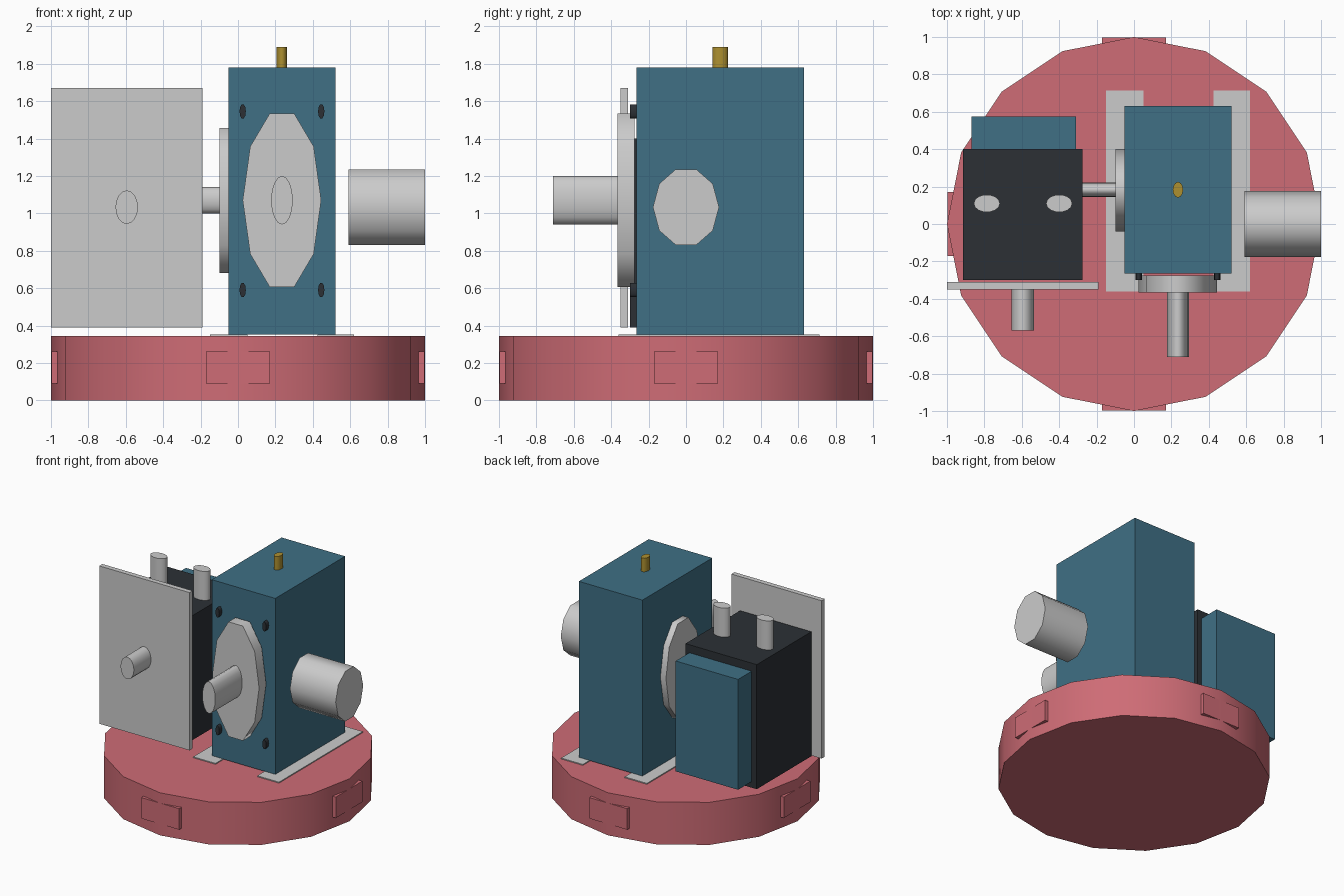
import bpy, bmesh, math

if "Cube" in bpy.data.objects:
    bpy.data.objects.remove(bpy.data.objects["Cube"])


def material(name, rgb):
    m = bpy.data.materials.new(name)
    m.diffuse_color = (*rgb, 1)
    m.use_nodes = True
    m.node_tree.nodes["Principled BSDF"].inputs["Base Color"].default_value = m.diffuse_color
    return m


RED = material("red_paint", (0.62, 0.15, 0.18))
BLUE = material("blue_paint", (0.05, 0.16, 0.235))
DARK = material("dark_metal", (0.025, 0.03, 0.036))
GOLD = material("brass", (0.42, 0.28, 0.03))


def finish(name, bm, mat):
    bmesh.ops.recalc_face_normals(bm, faces=bm.faces)
    me = bpy.data.meshes.new(name)
    bm.to_mesh(me)
    bm.free()
    ob = bpy.data.objects.new(name, me)
    bpy.context.collection.objects.link(ob)
    if mat:
        me.materials.append(mat)
    return ob


def box(name, x, y, z, mat=None):
    """Box from (min, max) ranges."""
    bm = bmesh.new()
    bmesh.ops.create_cube(bm, size=1)
    for v in bm.verts:
        v.co = [r[0] if c < 0 else r[1] for c, r in zip(v.co, (x, y, z))]
    return finish(name, bm, mat)


def rod(name, axis, span, centre, radii, mat=None, sides=16):
    """Elliptical cylinder along an axis; centre and radii are in the other two axes."""
    bm = bmesh.new()
    rings = []
    for w in span:
        ring = []
        for i in range(sides):
            a = math.tau * i / sides
            p = [centre[0] + radii[0] * math.cos(a), centre[1] + radii[1] * math.sin(a)]
            p.insert("xyz".index(axis), w)
            ring.append(bm.verts.new(p))
        rings.append(ring)
        bm.faces.new(ring)
    for i in range(sides):
        j = (i + 1) % sides
        bm.faces.new((rings[0][i], rings[0][j], rings[1][j], rings[1][i]))
    ob = finish(name, bm, mat)
    bpy.ops.object.select_all(action='DESELECT')
    ob.select_set(True)
    bpy.context.view_layer.objects.active = ob
    bpy.ops.object.shade_smooth_by_angle(angle=math.radians(65))
    return ob


# Round base with four rim pads
rod("base", "z", (0, 0.345), (0, 0), (1, 1), RED, 16)
for s, front, side in ((-1, "front", "left"), (1, "back", "right")):
    depth = sorted((s * 0.94, s * 0.997))
    box("base_pad_" + front, (-0.17, 0.17), depth, (0.09, 0.26), RED)
    box("base_pad_" + side, depth, (-0.17, 0.17), (0.09, 0.26), RED)

# Gearbox housing on two foot plates
box("gearbox", (-0.05, 0.52), (-0.265, 0.63), (0.352, 1.78), BLUE)
for i, x in enumerate(((-0.15, 0.05), (0.425, 0.62))):
    box(f"foot_plate_{i}", x, (-0.36, 0.715), (0.34, 0.353))
rod("breather_plug", "z", (1.77, 1.89), (0.235, 0.183), (0.028, 0.042), GOLD, 12)

# Front output flange, shaft and bolts
rod("front_flange", "y", (-0.365, -0.275), (0.235, 1.07), (0.21, 0.489), sides=10)
rod("front_shaft", "y", (-0.71, -0.36), (0.235, 1.07), (0.058, 0.13))
for x in (0.025, 0.445):
    for z in (0.59, 1.545):
        rod("flange_bolt", "y", (-0.30, -0.26), (x, z), (0.017, 0.04), DARK, 10)

# Left input flange and coupling shaft
rod("side_flange", "x", (-0.10, -0.045), (0.18, 1.068), (0.22, 0.407), sides=10)
rod("coupling_shaft", "x", (-0.28, -0.095), (0.183, 1.07), (0.038, 0.07))

# Free shaft end on the right
rod("side_shaft", "x", (0.59, 1.0), (0, 1.033), (0.177, 0.213), sides=10)

# Motor with top ports, rear cover, front plate and shaft
box("motor", (-0.915, -0.275), (-0.30, 0.40), (0.39, 1.40), DARK)
box("motor_rear_cover", (-0.87, -0.31), (0.39, 0.575), (0.44, 1.335), BLUE)
box("motor_front_plate", (-1.0, -0.19), (-0.35, -0.31), (0.39, 1.67))
rod("motor_shaft", "y", (-0.57, -0.345), (-0.595, 1.033), (0.06, 0.09))
for x in (-0.787, -0.4):
    rod("motor_port", "z", (1.39, 1.635), (x, 0.11), (0.07, 0.047), sides=14)
